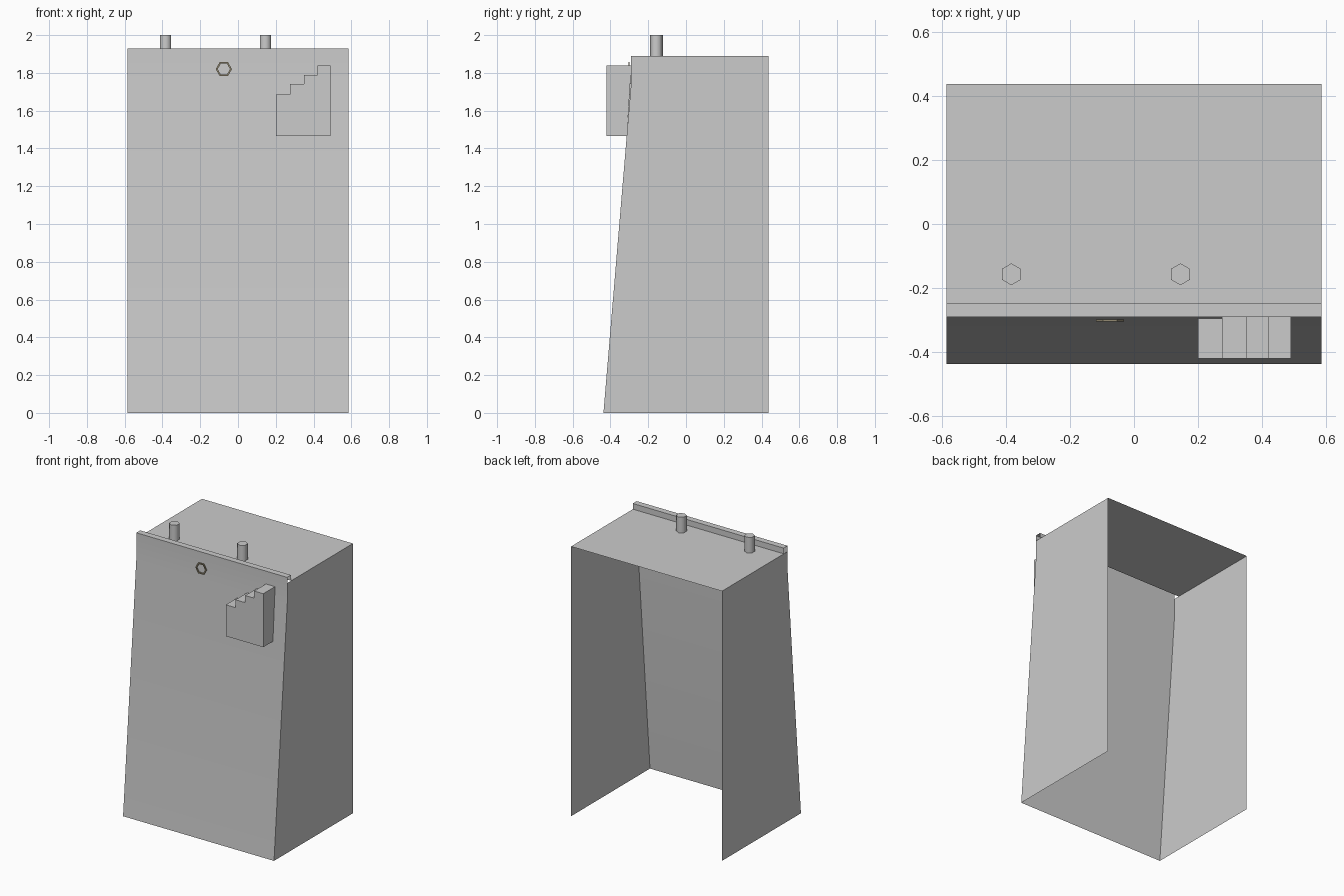
import bpy, bmesh, math
from mathutils import Matrix

if "Cube" in bpy.data.objects:
    bpy.data.objects.remove(bpy.data.objects["Cube"])

W, D = 0.585, 0.437             # half width, half depth
LIP_F, LIP_B = -0.29, -0.247    # front and back of the top lip
BEND, ROOF, LIP = 1.75, 1.89, 1.93


def front_y(z):
    """Depth of the sloping front panel at height z."""
    return -D + (LIP_F + D) * min(z / BEND, 1)


def make(name, bm, color=None):
    mesh = bpy.data.meshes.new(name)
    bm.to_mesh(mesh)
    bm.free()
    ob = bpy.data.objects.new(name, mesh)
    bpy.context.collection.objects.link(ob)
    if color:
        mat = bpy.data.materials.new(name)
        mat.diffuse_color = color
        mat.use_nodes = True
        mat.node_tree.nodes["Principled BSDF"].inputs["Base Color"].default_value = mat.diffuse_color
        mesh.materials.append(mat)
    return ob


def smooth(ob, angle):
    bpy.ops.object.select_all(action='DESELECT')
    ob.select_set(True)
    bpy.context.view_layer.objects.active = ob
    bpy.ops.object.shade_smooth_by_angle(angle=math.radians(angle))


def strip(name, profile, x0, x1):
    """Open sheet: a (y, z) profile swept along x."""
    bm = bmesh.new()
    rows = [[bm.verts.new((x, y, z)) for x in (x0, x1)] for y, z in profile]
    for a, b in zip(rows, rows[1:]):
        bm.faces.new((a[0], a[1], b[1], b[0]))
    return make(name, bm)


# Front panel, folded over into an open-ended lip at the top
front = strip("front_panel", [(-D, 0), (LIP_F, BEND), (LIP_F, LIP),
                              (LIP_B, LIP), (LIP_B, ROOF)], -W, W)
smooth(front, 30)

# Roof sheet behind the lip
strip("roof", [(LIP_B, ROOF), (D, ROOF)], -W, W)

# Side panels (back and bottom stay open)
for name, s in (("right_side", 1), ("left_side", -1)):
    bm = bmesh.new()
    pts = [(-D, 0), (D, 0), (D, ROOF), (LIP_F, ROOF), (LIP_F, BEND)]
    bm.faces.new([bm.verts.new((s * W, y, z)) for y, z in pts[::s]])
    make(name, bm)

# Stepped box on the front, open where it meets the panel
outline = [(0.20, 1.465), (0.49, 1.465)]
for x0, x1, z in ((0.42, 0.49, 1.84), (0.35, 0.42, 1.79),
                  (0.275, 0.35, 1.74), (0.20, 0.275, 1.685)):
    outline += [(x1, z), (x0, z)]
bm = bmesh.new()
near = [bm.verts.new((x, -0.42, z)) for x, z in outline]
far = [bm.verts.new((x, front_y(z) + 0.001, z)) for x, z in outline]
bm.faces.new(near)
for i in range(len(outline)):
    j = (i + 1) % len(outline)
    bm.faces.new((near[j], near[i], far[i], far[j]))
make("stepped_box", bm)

# Two hexagonal pins on the roof
for name, x in (("left_pin", -0.383), ("right_pin", 0.145)):
    bm = bmesh.new()
    h = 2.0 - ROOF
    bmesh.ops.create_cone(bm, cap_ends=True, segments=6, radius1=0.034,
                          radius2=0.034, depth=h,
                          matrix=Matrix.Translation((x, -0.157, ROOF + h / 2)))
    # Turn the points towards front and back
    if max(abs(v.co.x - x) for v in bm.verts) > 0.032:
        bmesh.ops.rotate(bm, verts=bm.verts, cent=(x, -0.157, 0),
                         matrix=Matrix.Rotation(math.radians(30), 3, 'Z'))
    smooth(make(name, bm), 65)

# Thin hexagonal ring on the front
bm = bmesh.new()
section = [(0.043, -0.298), (0.043, -0.305), (0.033, -0.305), (0.033, -0.298)]
rings = [[bm.verts.new((-0.075 + r * math.cos(k * math.pi / 3), y,
                        1.82 + r * math.sin(k * math.pi / 3)))
          for r, y in section] for k in range(6)]
for k in range(6):
    a, b = rings[k], rings[(k + 1) % 6]
    for i in range(4):
        j = (i + 1) % 4
        bm.faces.new((a[i], a[j], b[j], b[i]))
bmesh.ops.recalc_face_normals(bm, faces=bm.faces)
make("hex_ring", bm, (0.3, 0.26, 0.17, 1))
